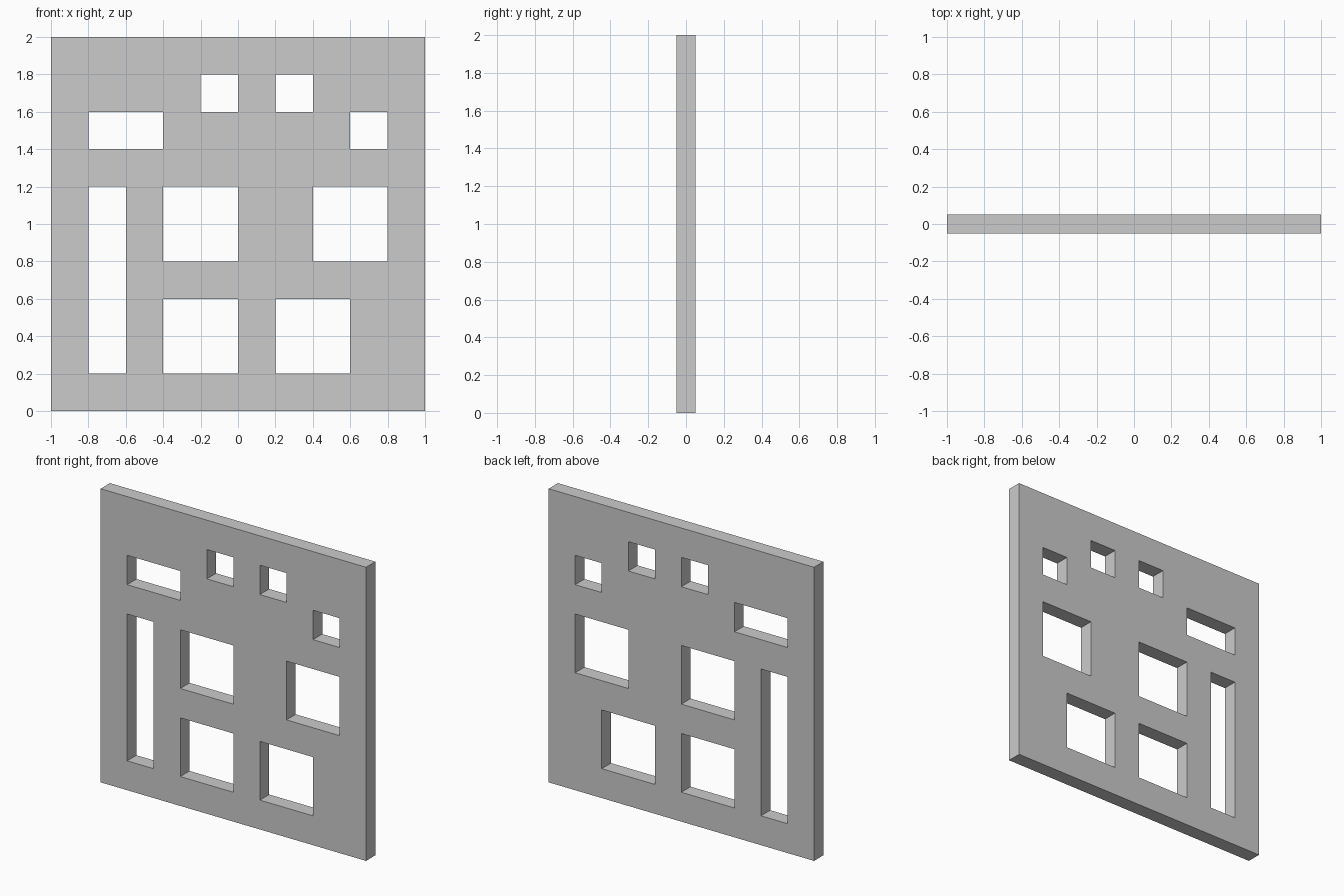
import bpy, bmesh
from mathutils import Matrix

if "Cube" in bpy.data.objects:
    bpy.data.objects.remove(bpy.data.objects["Cube"])

# Window openings: x min, x max, z min, z max
OPENINGS = [
    (-0.2, 0.0, 1.6, 1.8), (0.2, 0.4, 1.6, 1.8),    # small top windows
    (-0.8, -0.4, 1.4, 1.6), (0.6, 0.8, 1.4, 1.6),   # upper side windows
    (-0.8, -0.6, 0.2, 1.2),                         # tall slot
    (-0.4, 0.0, 0.8, 1.2), (0.4, 0.8, 0.8, 1.2),    # middle windows
    (-0.4, 0.0, 0.2, 0.6), (0.2, 0.6, 0.2, 0.6),    # lower windows
]
THICKNESS = 0.1


def in_opening(face):
    c = face.calc_center_median()
    return any(x0 < c.x < x1 and z0 < c.z < z1 for x0, x1, z0, z1 in OPENINGS)


# Upright wall sheet of 0.2 unit cells
bm = bmesh.new()
upright = Matrix.Translation((0, 0, 1)) @ Matrix.Rotation(1.5707963268, 4, 'X')
bmesh.ops.create_grid(bm, x_segments=10, y_segments=10, size=1, matrix=upright)

# Cut the openings
bmesh.ops.delete(bm, geom=[f for f in bm.faces if in_opening(f)], context='FACES')

mesh = bpy.data.meshes.new("wall_panel")
bm.to_mesh(mesh)
bm.free()
wall = bpy.data.objects.new("wall_panel", mesh)
bpy.context.collection.objects.link(wall)

# Give the sheet its thickness, centred on y = 0
solid = wall.modifiers.new("thickness", 'SOLIDIFY')
solid.thickness = THICKNESS
solid.offset = 0
